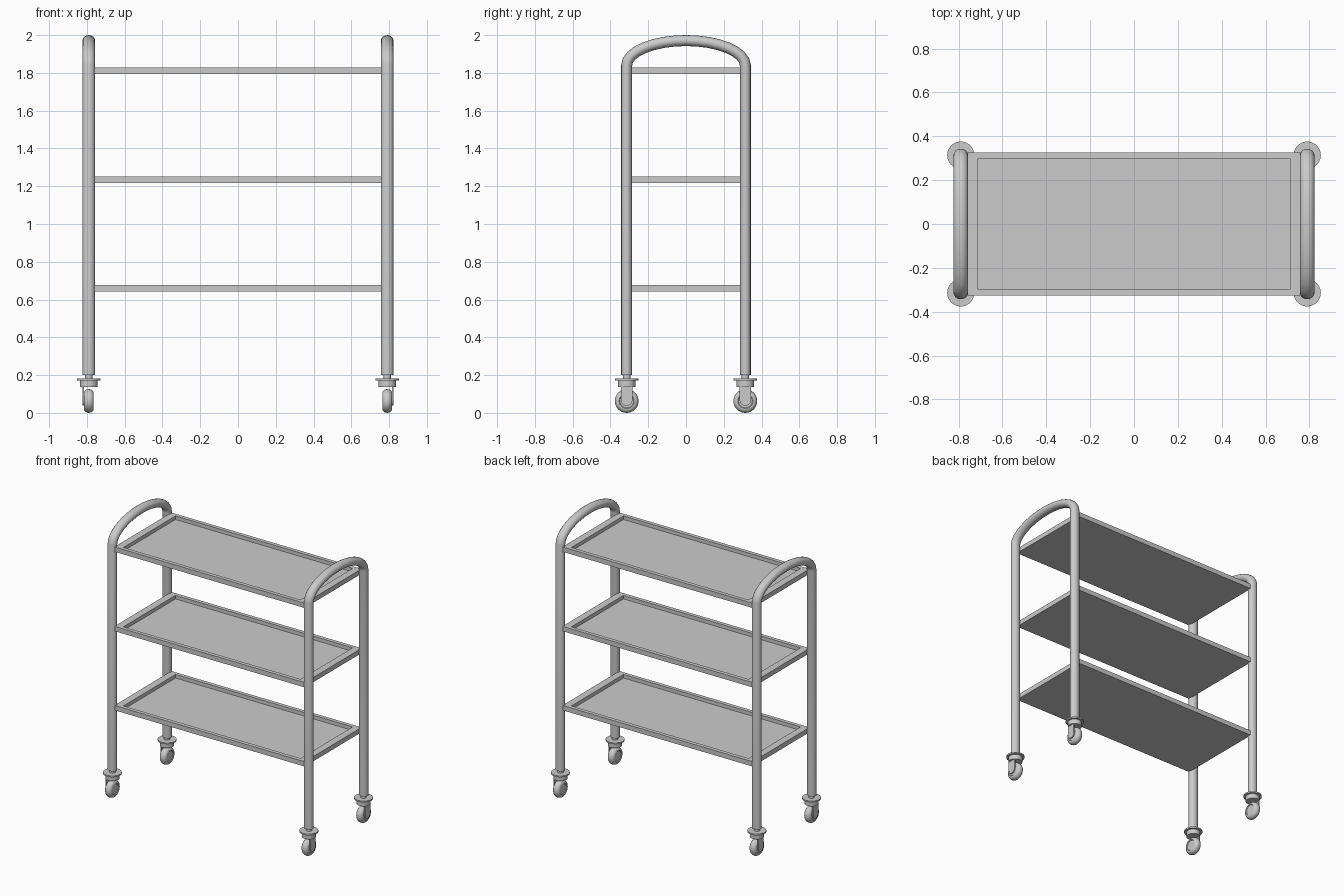
import bpy, bmesh, math
from mathutils import Matrix

cube = bpy.data.objects.get("Cube")
if cube:
    bpy.data.objects.remove(cube, do_unlink=True)

metal = bpy.data.materials.new("grey metal")
metal.use_nodes = True
metal.diffuse_color = (0.6, 0.6, 0.6, 1)
metal.node_tree.nodes["Principled BSDF"].inputs["Base Color"].default_value = (0.6, 0.6, 0.6, 1)

LEG_X, LEG_Y = 0.79, 0.314


def add(name, mesh, loc=(0, 0, 0), smooth=True):
    """Place a mesh in the scene as a named part."""
    if not mesh.materials:
        mesh.materials.append(metal)
    ob = bpy.data.objects.new(name, mesh)
    bpy.context.collection.objects.link(ob)
    ob.location = loc
    if smooth:
        bpy.ops.object.select_all(action='DESELECT')
        ob.select_set(True)
        bpy.context.view_layer.objects.active = ob
        bpy.ops.object.shade_smooth_by_angle(angle=math.radians(35))
    return ob


def to_mesh(bm, name):
    bmesh.ops.recalc_face_normals(bm, faces=bm.faces)
    mesh = bpy.data.meshes.new(name)
    bm.to_mesh(mesh)
    bm.free()
    return mesh


def lathe(name, profile, steps=32, turn=None):
    """Spin a (radius, height) profile around z, then optionally turn it."""
    bm = bmesh.new()
    verts = [bm.verts.new((r, 0, z)) for r, z in profile]
    edges = [bm.edges.new(pair) for pair in zip(verts, verts[1:])]
    bmesh.ops.spin(bm, geom=verts + edges, cent=(0, 0, 0), axis=(0, 0, 1),
                   angle=2 * math.pi, steps=steps)
    bmesh.ops.remove_doubles(bm, verts=bm.verts, dist=0.0001)
    if turn:
        bm.transform(turn)
    return to_mesh(bm, name)


# Hoop frame: two legs joined by an elliptical handle
def hoop_mesh():
    spring, rise, steps = 1.84, 0.131, 16
    path = [(-LEG_Y, 0.2)]
    for i in range(steps + 1):
        a = math.pi * (1 - i / steps)
        path.append((LEG_Y * math.cos(a), spring + rise * math.sin(a)))
    path.append((LEG_Y, 0.2))
    curve = bpy.data.curves.new("hoop_path", 'CURVE')
    curve.dimensions = '3D'
    curve.bevel_depth = 0.029
    curve.bevel_resolution = 6
    curve.use_fill_caps = True
    spline = curve.splines.new('POLY')
    spline.points.add(len(path) - 1)
    for point, (y, z) in zip(spline.points, path):
        point.co = (0, y, z, 1)
    temp = bpy.data.objects.new("hoop_path", curve)
    bpy.context.collection.objects.link(temp)
    graph = bpy.context.evaluated_depsgraph_get()
    mesh = bpy.data.meshes.new_from_object(temp.evaluated_get(graph))
    bpy.data.objects.remove(temp, do_unlink=True)
    # the tube is slightly wider across the trolley
    mesh.transform(Matrix.Diagonal((1.15, 1, 1, 1)))
    mesh.materials.clear()
    return mesh


hoop = hoop_mesh()
for side, x in (("left", LEG_X), ("right", -LEG_X)):
    add(side + "_hoop_frame", hoop, (x, 0, 0))


# Shelf trays: a slab with a sunken floor
def tray_mesh():
    bm = bmesh.new()
    bmesh.ops.create_cube(bm, size=1, matrix=Matrix.Diagonal((1.53, 0.654, 0.035, 1)))
    top = max(bm.faces, key=lambda f: f.calc_center_median().z)
    floor = bmesh.ops.extrude_face_region(bm, geom=[top])["geom"]
    bm.faces.remove(top)
    rim = [v for v in floor if isinstance(v, bmesh.types.BMVert)]
    for v in rim:
        v.co.x *= 0.712 / 0.765
        v.co.y *= 0.299 / 0.327
    face = next(f for f in floor if isinstance(f, bmesh.types.BMFace))
    sunk = bmesh.ops.extrude_face_region(bm, geom=[face])["geom"]
    bm.faces.remove(face)
    bmesh.ops.translate(bm, vec=(0, 0, -0.026),
                        verts=[v for v in sunk if isinstance(v, bmesh.types.BMVert)])
    return to_mesh(bm, "tray")


tray = tray_mesh()
for level, z in (("lower", 0.66), ("middle", 1.235), ("upper", 1.812)):
    add(level + "_shelf", tray, (0, 0, z), smooth=False)


# Caster parts: mount with flange, fork cheeks, wheel
mount = lathe("mount", [(0, 0.21), (0.02, 0.21), (0.02, 0.182), (0.062, 0.182), (0.062, 0.172),
                        (0.047, 0.172), (0.047, 0.137), (0, 0.137)])

tyre = [(0, -0.022), (0.036, -0.022), (0.04, -0.026)]
for i in range(9):
    a = math.pi * (i / 8 - 0.5)
    tyre.append((0.042 + 0.021 * math.cos(a), 0.026 * math.sin(a)))
tyre += [(0.04, 0.026), (0.036, 0.022), (0, 0.022)]
wheel = lathe("wheel", tyre, turn=Matrix.Rotation(math.pi / 2, 4, 'Y'))


def cheek_mesh():
    bm = bmesh.new()
    outline = [(0.03, 0.14), (-0.03, 0.14)]
    for i in range(13):
        a = math.pi * (1 + i / 12)
        outline.append((0.03 * math.cos(a), 0.068 + 0.03 * math.sin(a)))
    face = bm.faces.new([bm.verts.new((-0.004, y, z)) for y, z in outline])
    moved = bmesh.ops.extrude_face_region(bm, geom=[face])["geom"]
    bmesh.ops.translate(bm, vec=(0.008, 0, 0),
                        verts=[v for v in moved if isinstance(v, bmesh.types.BMVert)])
    return to_mesh(bm, "cheek")


cheek = cheek_mesh()
for end, y in (("front", -LEG_Y), ("back", LEG_Y)):
    for side, x in (("left", LEG_X), ("right", -LEG_X)):
        corner = end + "_" + side
        add(corner + "_caster_mount", mount, (x, y, 0))
        add(corner + "_caster_wheel", wheel, (x, y, 0.063))
        for label, offset in (("inner", -0.03), ("outer", 0.03)):
            add(corner + "_" + label + "_fork_cheek", cheek,
                (x + math.copysign(offset, x) , y, 0))
